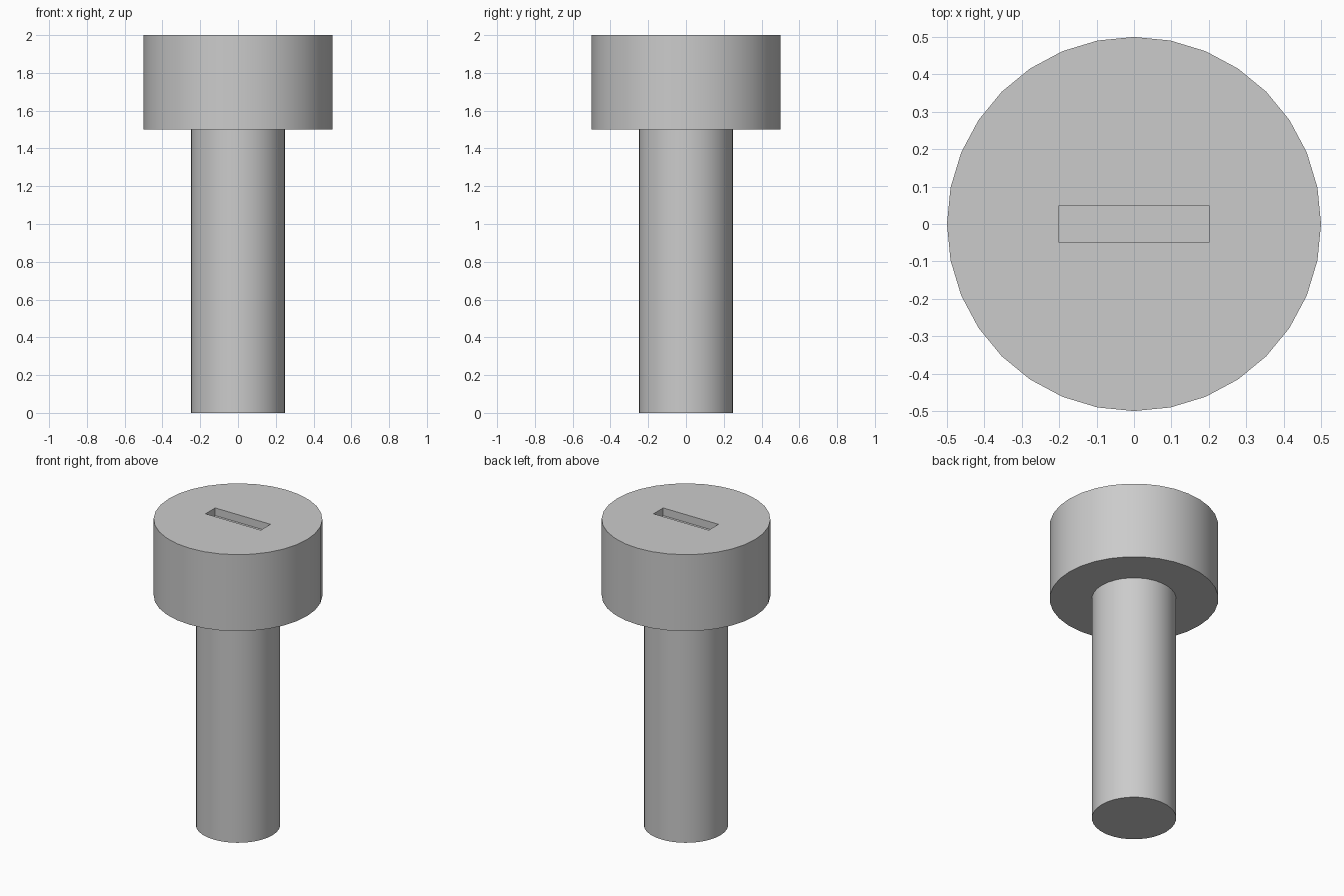
import bpy
import bmesh
from math import tau
from mathutils import Matrix

cube = bpy.data.objects.get("Cube")
if cube:
    bpy.data.objects.remove(cube, do_unlink=True)

SIDES = 32
HEAD_R, SHAFT_R = 0.5, 0.25
HEAD_BASE, TOP = 1.5, 2.0
SLOT_LENGTH, SLOT_WIDTH, SLOT_DEPTH = 0.4, 0.1, 0.05

# Single plain grey finish
steel = bpy.data.materials.new("grey_steel")
steel.use_nodes = True
grey = (0.6, 0.6, 0.6, 1)
steel.diffuse_color = grey
steel.node_tree.nodes["Principled BSDF"].inputs["Base Color"].default_value = grey


def finish(bm, name):
    bmesh.ops.recalc_face_normals(bm, faces=bm.faces)
    mesh = bpy.data.meshes.new(name)
    bm.to_mesh(mesh)
    bm.free()
    mesh.materials.append(steel)
    obj = bpy.data.objects.new(name, mesh)
    bpy.context.collection.objects.link(obj)
    return obj


# Bolt: shaft and head turned from one profile, closed by flat end caps
bm = bmesh.new()
profile = [(SHAFT_R, 0), (SHAFT_R, HEAD_BASE), (HEAD_R, HEAD_BASE), (HEAD_R, TOP)]
verts = [bm.verts.new((r, 0, z)) for r, z in profile]
edges = [bm.edges.new(pair) for pair in zip(verts, verts[1:])]
bmesh.ops.spin(bm, geom=verts + edges, cent=(0, 0, 0), axis=(0, 0, 1),
               angle=tau, steps=SIDES)
bmesh.ops.remove_doubles(bm, verts=bm.verts, dist=0.001)
bmesh.ops.holes_fill(bm, edges=[e for e in bm.edges if e.is_boundary], sides=0)
bolt = finish(bm, "bolt")

# Cutter for the driver slot
bm = bmesh.new()
bmesh.ops.create_cube(bm, size=1, matrix=Matrix.Translation((0, 0, TOP)) @
                      Matrix.Diagonal((SLOT_LENGTH, SLOT_WIDTH, SLOT_DEPTH * 2, 1)))
cutter = finish(bm, "slot_cutter")
cutter.hide_render = True

cut = bolt.modifiers.new("driver_slot", 'BOOLEAN')
cut.operation = 'DIFFERENCE'
cut.solver = 'EXACT'
cut.object = cutter

# Cut the slot, then smooth the barrel walls and keep crisp rims
bpy.ops.object.select_all(action='DESELECT')
bolt.select_set(True)
bpy.context.view_layer.objects.active = bolt
bpy.ops.object.modifier_apply(modifier=cut.name)
bpy.data.objects.remove(cutter, do_unlink=True)
bpy.ops.object.shade_smooth_by_angle()
